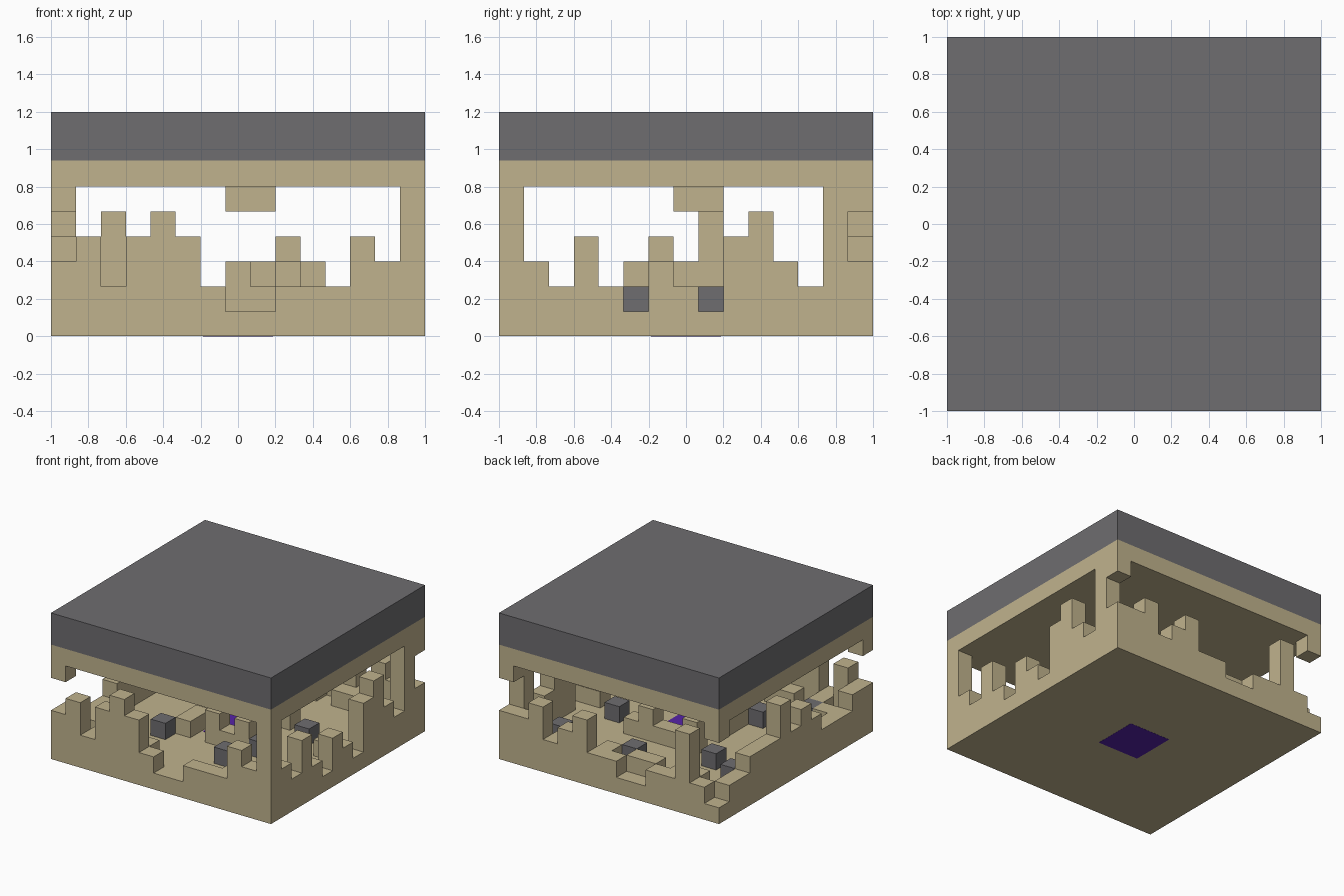
import bpy, bmesh, random
from mathutils import Vector

N = 15                 # cells per side
U = 2 / N              # cell size
rng = random.Random(4)

cube = bpy.data.objects.get("Cube")
if cube:
    bpy.data.objects.remove(cube, do_unlink=True)


def material(name, color):
    m = bpy.data.materials.new(name)
    m.use_nodes = True
    m.diffuse_color = (*color, 1)
    m.node_tree.nodes["Principled BSDF"].inputs["Base Color"].default_value = (*color, 1)
    return m


SAND = material("sandstone", (0.53, 0.45, 0.27))
GRAY = material("dark gray stone", (0.156, 0.153, 0.162))
PURPLE = material("purple", (0.092, 0.016, 0.39))


def finish(name, bm, mat):
    mesh = bpy.data.meshes.new(name)
    bm.to_mesh(mesh)
    bm.free()
    mesh.materials.append(mat)
    obj = bpy.data.objects.new(name, mesh)
    bpy.context.collection.objects.link(obj)
    return obj


def box(name, lo, hi, mat):
    lo, hi = Vector(lo), Vector(hi)
    bm = bmesh.new()
    bmesh.ops.create_cube(bm, size=1)
    for v in bm.verts:
        v.co = (lo + hi) / 2 + v.co * (hi - lo)
    return finish(name, bm, mat)


def cell_box(name, i, j, k, mat, size=1):
    lo = Vector((i * U - 1, j * U - 1, k * U))
    return box(name, lo, lo + Vector((size * U, size * U, U)), mat)


def height_mesh(name, heights, mat):
    """Stepped block mesh: only the outer faces of each column are made."""
    bm = bmesh.new()

    def quad(points):
        bm.faces.new([bm.verts.new((x * U - 1, y * U - 1, z * U)) for x, y, z in points])

    for (i, j), h in heights.items():
        ring = [(i, j), (i + 1, j), (i + 1, j + 1), (i, j + 1)]
        quad([(x, y, h) for x, y in ring])
        quad([(x, y, 0) for x, y in reversed(ring)])
        neighbours = [(i, j - 1), (i + 1, j), (i, j + 1), (i - 1, j)]
        for s, cell in enumerate(neighbours):
            (ax, ay), (bx, by) = ring[s], ring[(s + 1) % 4]
            for k in range(heights.get(cell, 0), h):
                quad([(ax, ay, k), (bx, by, k), (bx, by, k + 1), (ax, ay, k + 1)])
    bmesh.ops.remove_doubles(bm, verts=bm.verts[:], dist=U / 100)
    return finish(name, bm, mat)


# Column heights of the ruined outer walls, one digit per cell
front_wall = "342454211222436"
back_wall = "125221122432433"
left_wall = "332223435333221"
right_wall = "632421321453263"

# Loose gray stones on the floor
stones = [(2, 2), (4, 4), (9, 3), (10, 5), (11, 8), (12, 12), (7, 12), (3, 10), (1, 11)]

# Floor, with low rubble against the walls
last = N - 1
heights = {(i, j): 1 for i in range(N) for j in range(N)}
for n in range(2, last - 1):
    for cell in ((n, last - 1), (1, n), (last - 1, n), (n, 1)):
        in_gap = cell[1] in (5, 8) or (cell[1] == 1 and n in (6, 7, 8))
        if cell not in stones and not in_gap and rng.random() < 0.4:
            heights[cell] = 2

# Broken inner walls around the centre
for i, j, h in ((7, 5, 3), (8, 5, 2), (9, 5, 3), (5, 9, 3), (6, 9, 2),
                (7, 9, 2), (8, 9, 3), (9, 9, 2), (5, 5, 2), (5, 6, 2)):
    heights[i, j] = h

for n in range(N):
    heights[0, n] = int(left_wall[n])
    heights[last, n] = int(right_wall[n])
for n in range(N):
    heights[n, 0] = int(front_wall[n])
    heights[n, last] = int(back_wall[n])
# Posts that carry the roof reach right up to it
height_mesh("ruined_walls_and_floor", heights, SAND)
cell_box("roof_post", last, 13, 2, SAND)
for k in range(3, 6):
    cell_box("roof_post", last, 13, k, SAND)

# Roof: sandstone ceiling under a gray slab
box("ceiling", (-1, -1, 6 * U), (1, 1, 0.94), SAND)
box("roof_slab", (-1, -1, 0.94), (1, 1, 9 * U), GRAY)

# Remains hanging from the ceiling
for i, j in ((0, 0), (0, last), (last, last)):
    cell_box("hanging_corner", i, j, 5, SAND)
cell_box("hanging_centre", 7, 7, 5, SAND, size=2)

for i, j in stones:
    cell_box("gray_stone", i, j, 1, GRAY)

# Purple pad in the middle, seen on the floor and underneath
P = 0.1875
box("floor_pad", (-P, -P, U - 0.002), (P, P, U + 0.002), PURPLE)
box("underside_pad", (-P, -P, -0.001), (P, P, 0.002), PURPLE)
